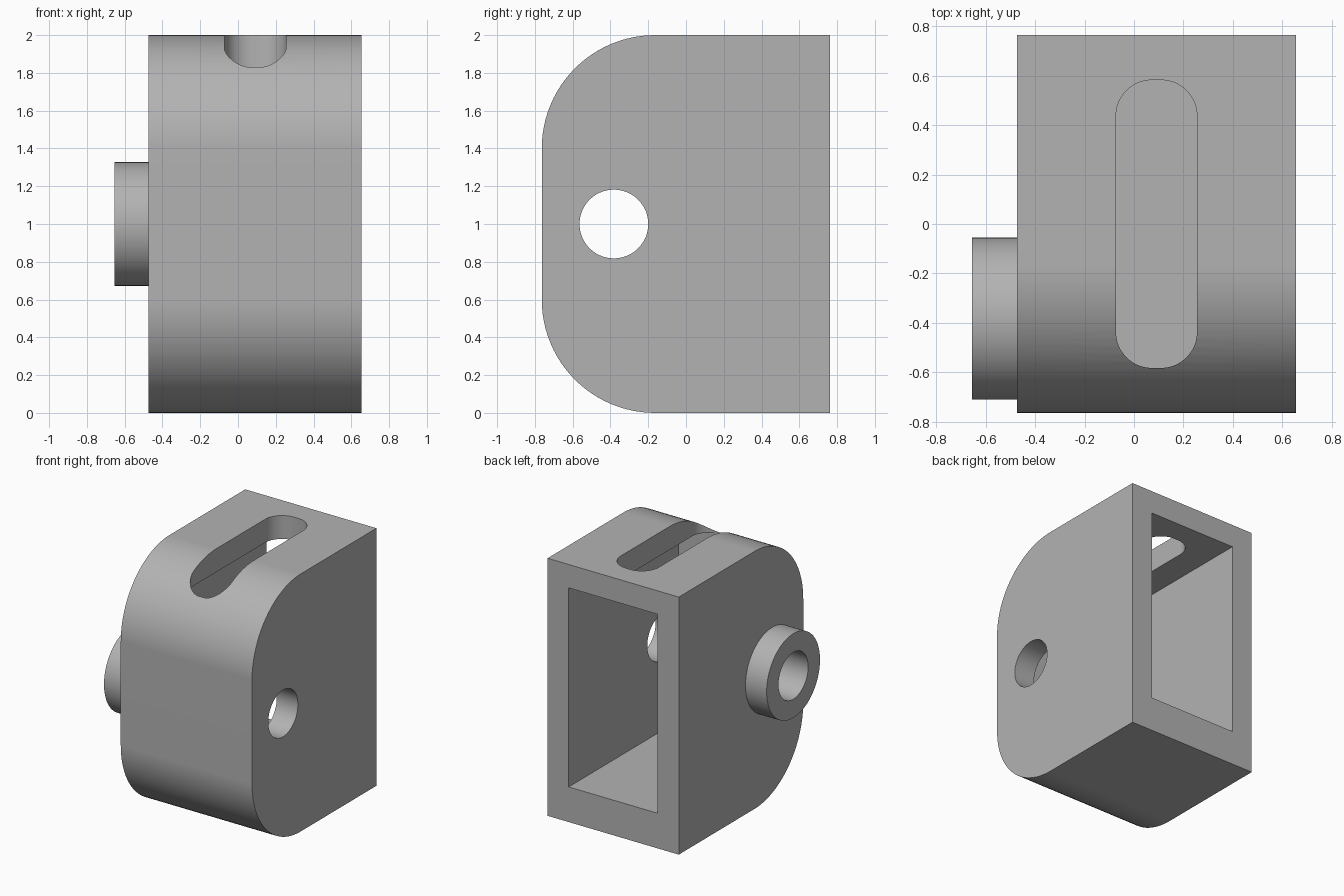
import bpy
import bmesh
from math import sin, cos, pi
from mathutils import Vector

cube = bpy.data.objects.get("Cube")
if cube:
    bpy.data.objects.remove(cube, do_unlink=True)

U = 2 / 11                                   # wall thickness, the design unit
RIGHT, LEFT = -2.6 * U, 3.6 * U              # body sides
FRONT, BACK, TOP = -4.2 * U, 4.2 * U, 11 * U
MID_X = (RIGHT + LEFT) / 2
PIN_Y, PIN_Z = -2.1 * U, 5.5 * U             # axis of the pin hole

grey = bpy.data.materials.new("plain grey")
grey.use_nodes = True
grey.diffuse_color = (0.45, 0.45, 0.45, 1)
grey.node_tree.nodes["Principled BSDF"].inputs["Base Color"].default_value = grey.diffuse_color


def rounded_rect(a0, a1, b0, b1, radii, steps=24):
    """Outline with one radius per corner, starting at (a1, b1), anticlockwise."""
    corners = [(a1, b1, -1, -1), (a0, b1, 1, -1), (a0, b0, 1, 1), (a1, b0, -1, 1)]
    points = []
    for i, ((a, b, sa, sb), r) in enumerate(zip(corners, radii)):
        if r == 0:
            points.append((a, b))
            continue
        for k in range(steps + 1):
            t = (i + k / steps) * pi / 2
            points.append((a + sa * r + r * cos(t), b + sb * r + r * sin(t)))
    return points


def circle(a, b, r, steps=96):
    return [(a + r * cos(2 * pi * k / steps), b + r * sin(2 * pi * k / steps))
            for k in range(steps)]


def extrude(name, outline, axis, start, end):
    """Solid made by sweeping an outline along x or z."""
    bm = bmesh.new()
    place = (lambda a, b: (start, a, b)) if axis == "x" else (lambda a, b: (a, b, start))
    face = bm.faces.new([bm.verts.new(place(a, b)) for a, b in outline])
    swept = bmesh.ops.extrude_face_region(bm, geom=[face])["geom"]
    offset = Vector((end - start, 0, 0)) if axis == "x" else Vector((0, 0, end - start))
    bmesh.ops.translate(bm, vec=offset,
                        verts=[v for v in swept if isinstance(v, bmesh.types.BMVert)])
    bmesh.ops.recalc_face_normals(bm, faces=bm.faces)
    mesh = bpy.data.meshes.new(name)
    bm.to_mesh(mesh)
    bm.free()
    mesh.materials.append(grey)
    obj = bpy.data.objects.new(name, mesh)
    bpy.context.collection.objects.link(obj)
    return obj


def combine(target, tool, operation):
    mod = target.modifiers.new(tool.name, "BOOLEAN")
    mod.operation, mod.solver, mod.object = operation, "EXACT", tool
    bpy.ops.object.modifier_apply(modifier=mod.name)
    bpy.data.objects.remove(tool, do_unlink=True)


# Housing: block with two large rounded front edges
R = 3.3 * U
housing = extrude("housing", rounded_rect(FRONT, BACK, 0, TOP, (0, R, R, 0)), "x", RIGHT, LEFT)
bpy.ops.object.select_all(action="DESELECT")
bpy.context.view_layer.objects.active = housing
housing.select_set(True)

# Round boss on the right side
boss = extrude("boss", circle(PIN_Y, PIN_Z, 1.8 * U), "x", RIGHT - U, RIGHT + U / 2)
combine(housing, boss, "UNION")

# Cavity open at the back, with a thicker floor
cavity = extrude("cavity", rounded_rect(FRONT + U, BACK + U, 1.5 * U, TOP - U, (0, 0, 0, 0)),
                 "x", RIGHT + U, LEFT - U)
combine(housing, cavity, "DIFFERENCE")

# Pin hole through the boss and both side walls
pin_hole = extrude("pin_hole", circle(PIN_Y, PIN_Z, U), "x", RIGHT - 2 * U, LEFT + U)
combine(housing, pin_hole, "DIFFERENCE")

# Long slot through the top wall
slot = extrude("slot", rounded_rect(MID_X - 0.9 * U, MID_X + 0.9 * U, FRONT + U, BACK - U,
                                    [0.8 * U] * 4), "z", TOP - 2 * U, TOP + U)
combine(housing, slot, "DIFFERENCE")

# Smooth curves, crisp edges, flat planes
bpy.ops.object.shade_smooth_by_angle(angle=pi / 6)
weighted = housing.modifiers.new("weighted_normals", "WEIGHTED_NORMAL")
weighted.keep_sharp = True
